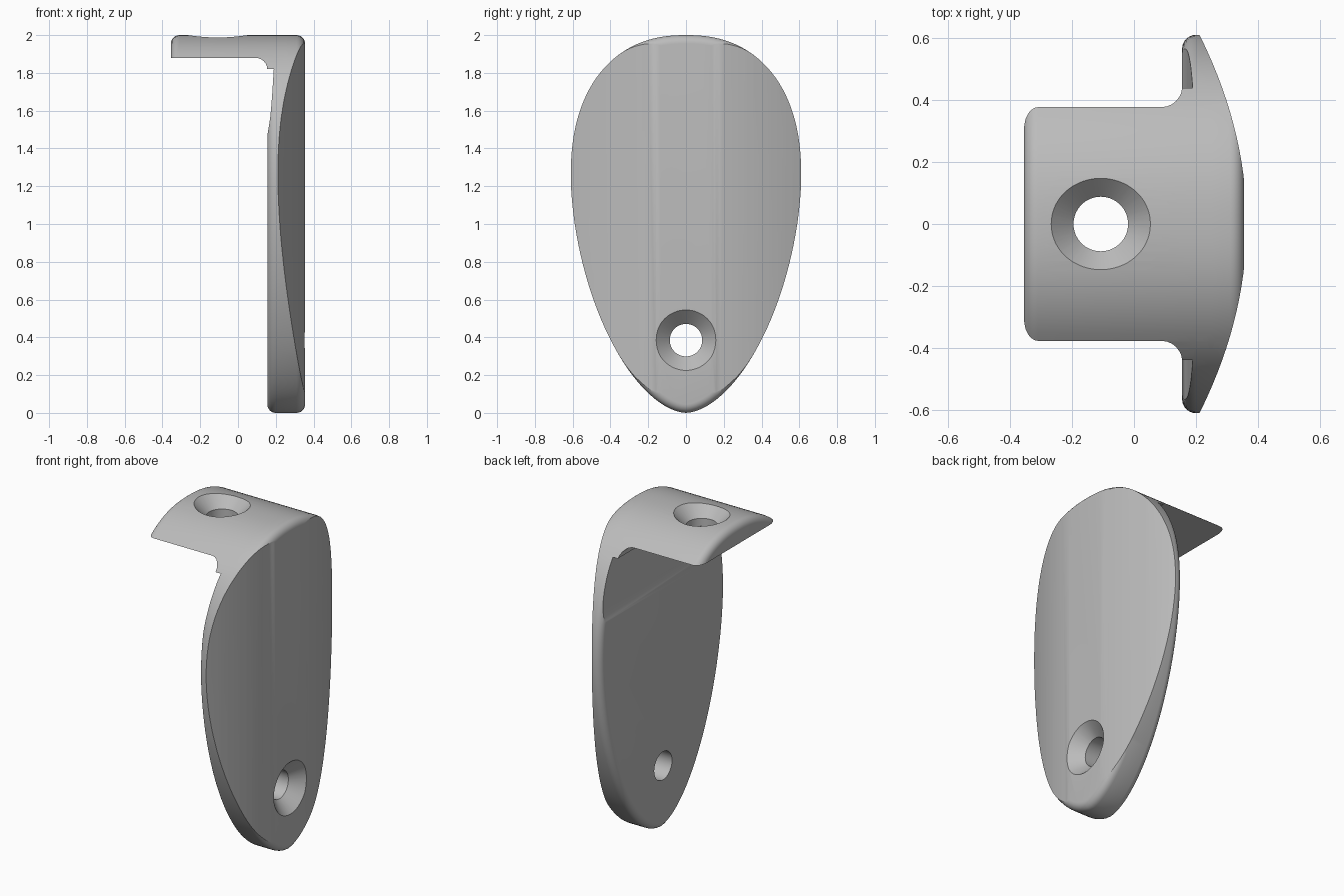
import bpy, bmesh, math
from mathutils import Vector

if "Cube" in bpy.data.objects:
    bpy.data.objects.remove(bpy.data.objects["Cube"], do_unlink=True)

grey = bpy.data.materials.new("plain_grey")
grey.use_nodes = True
grey.diffuse_color = (0.5, 0.5, 0.5, 1)
grey.node_tree.nodes["Principled BSDF"].inputs["Base Color"].default_value = (0.5, 0.5, 0.5, 1)


def loft(name, rings):
    """Closed solid through rings of equal length, capped at both ends."""
    bm = bmesh.new()
    loops = [[bm.verts.new(p) for p in ring] for ring in rings]
    n = len(loops[0])
    for a, b in zip(loops, loops[1:]):
        for i in range(n):
            j = (i + 1) % n
            bm.faces.new((a[i], a[j], b[j], b[i]))
    bm.faces.new(loops[0])
    bm.faces.new(loops[-1])
    bmesh.ops.recalc_face_normals(bm, faces=bm.faces)
    mesh = bpy.data.meshes.new(name)
    bm.to_mesh(mesh)
    bm.free()
    obj = bpy.data.objects.new(name, mesh)
    bpy.context.collection.objects.link(obj)
    mesh.materials.append(grey)
    return obj


def combine(obj, other, operation="DIFFERENCE"):
    """Apply a boolean and discard the helper."""
    other.hide_render = True
    mod = obj.modifiers.new(operation.lower(), "BOOLEAN")
    mod.object, mod.operation, mod.solver = other, operation, "EXACT"
    bpy.ops.object.select_all(action="DESELECT")
    bpy.context.view_layer.objects.active = obj
    obj.select_set(True)
    bpy.ops.object.modifier_apply(modifier=mod.name)
    bpy.data.objects.remove(other, do_unlink=True)


def egg(a):
    """Egg outline in the yz plane: blunt top, narrower bottom."""
    c, s = math.cos(a), math.sin(a)
    height, power = (0.75, 2.3) if s >= 0 else (1.25, 1.75)
    k = (abs(c) ** power + abs(s) ** power) ** (-1 / power)
    return Vector((0, 0.61 * c * k, 1.25 + height * s * k))


def egg_ring(x, inset, count=128):
    ring = []
    for i in range(count):
        a = math.tau * i / count
        t = (egg(a + 0.01) - egg(a - 0.01)).normalized()
        p = egg(a) + inset * Vector((0, -t.z, t.y))
        ring.append((x, p.y, p.z))
    return ring


def rounded_egg(name, x0, x1, round_end=True, r=0.045, steps=6):
    """Egg outline swept along x with rounded end edges."""
    arc = [math.pi / 2 * i / steps for i in range(steps + 1)]
    rings = [egg_ring(x0 + r - r * math.cos(a), r - r * math.sin(a)) for a in arc]
    if round_end:
        rings += [egg_ring(x1 - r + r * math.cos(a), r - r * math.sin(a)) for a in reversed(arc)]
    else:
        rings.append(egg_ring(x1, 0))
    return loft(name, rings)


def side_prism(name, profile):
    """Extrude an xz profile across the full width."""
    return loft(name, [[(x, y, z) for x, z in profile] for y in (-1, 1)])


def countersink(name, origin, axis, outer, inner):
    """Through hole with a 45 degree conical mouth facing along axis."""
    depth = outer - inner
    u = Vector((0, 1, 0))
    v = axis.cross(u)
    rings = []
    for t, r in ((0.06, outer + 0.06), (-depth, inner), (-0.5, inner)):
        rings.append([origin + axis * t + r * (u * math.cos(a) + v * math.sin(a))
                      for a in (math.tau * i / 64 for i in range(64))])
    return loft(name, rings)


# Egg-shaped plate with a shallow channel under the tab
plate = rounded_egg("bracket_plate", 0.155, 0.355)
channel = [(0, 1.45), (0.15, 1.45), (0.157, 1.48), (0.164, 1.52), (0.17, 1.56),
           (0.175, 1.61), (0.182, 1.7), (0.19, 1.83), (0, 1.83)]
combine(plate, side_prism("channel_cutter", channel))

# Top tab with a flat underside and a small fillet at the root
tab = rounded_egg("tab", -0.355, 0.25, round_end=False)
fillet = [(0.09 + 0.065 * math.sin(a), 1.88 - 0.06 * (1 - math.cos(a)))
          for a in (math.pi / 2 * i / 6 for i in range(7))]
combine(tab, side_prism("underside_cutter",
                        [(-1, 1.88)] + fillet + [(0.5, 1.82), (0.5, -1), (-1, -1)]))
combine(plate, tab, "UNION")

# Convex outer face
curve = [(0.363 - y * y / 2.45, y) for y in (-0.72 + 0.04 * i for i in range(37))]
outline = curve + [(0.7, 0.72), (0.7, -0.72)]
combine(plate, loft("face_cutter", [[(x, y, z) for x, y in outline] for z in (-0.5, 2.5)]))

# Countersunk screw holes
combine(plate, countersink("plate_hole", Vector((0.355, 0, 0.385)), Vector((1, 0, 0)), 0.16, 0.086))
combine(plate, countersink("tab_hole", Vector((-0.107, 0, 2)), Vector((0, 0, 1)), 0.16, 0.088))

bpy.ops.object.shade_smooth_by_angle(angle=math.radians(30))
